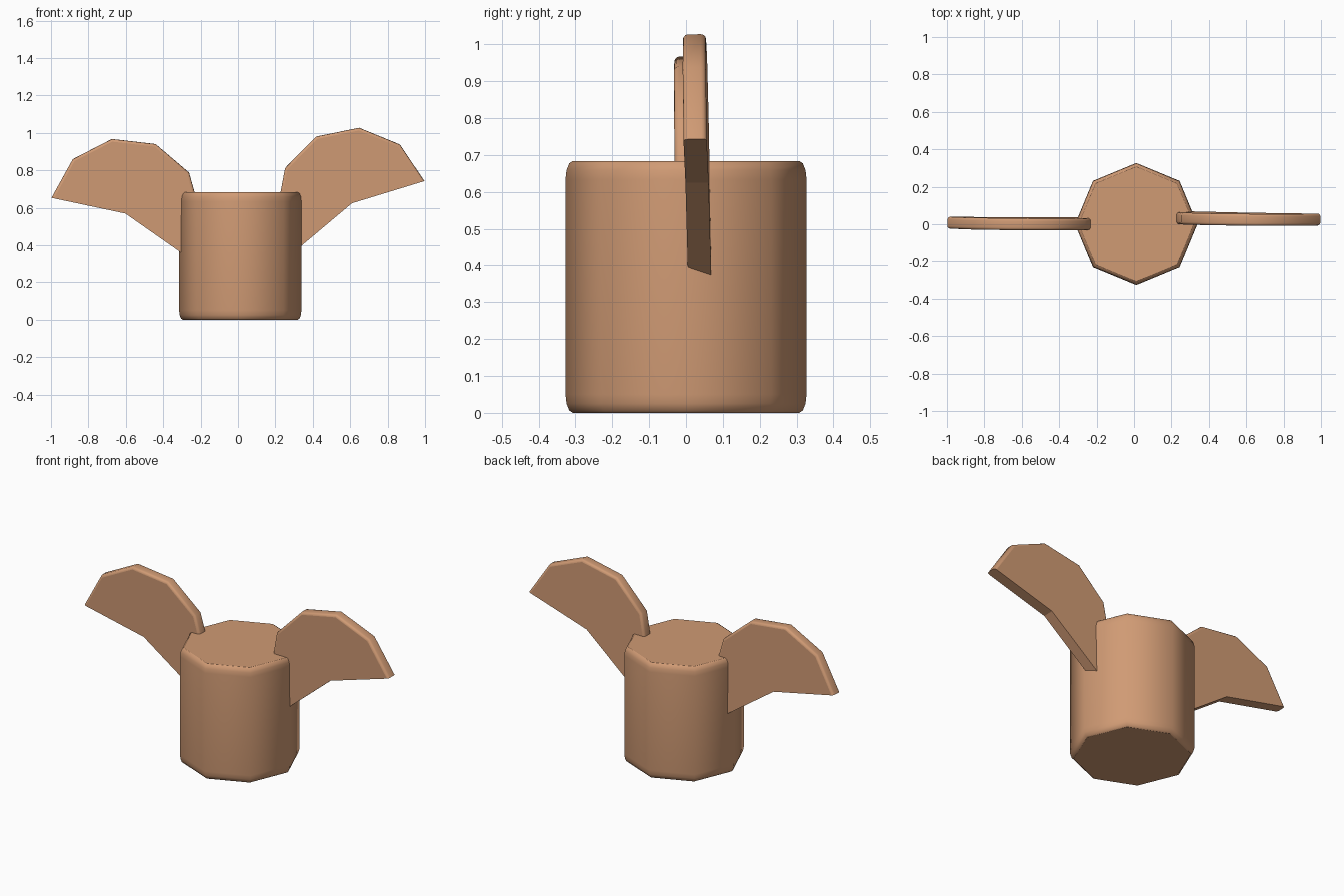
import bpy, bmesh
from math import radians, sin, cos
from mathutils import Matrix

if "Cube" in bpy.data.objects:
    bpy.data.objects.remove(bpy.data.objects["Cube"])

clay = bpy.data.materials.new("warm_tan")
clay.use_nodes = True
TAN = (0.63, 0.325, 0.175, 1)
clay.diffuse_color = TAN
clay.node_tree.nodes["Principled BSDF"].inputs["Base Color"].default_value = TAN


def rounded_disc(name, radius, height, bevel_r, bevel_h, angles, pie=False):
    """Loft a disc (or pie slice) along local z with rounded rims, smooth rim faces and flat caps."""
    bm = bmesh.new()
    steps = [radians(a) for a in (0, 30, 60, 90)]
    lower = [(radius - bevel_r * (1 - sin(a)), bevel_h * (1 - cos(a))) for a in steps]
    profile = lower + [(r, height - z) for r, z in reversed(lower)]
    rings = []
    for r, z in profile:
        ring = [bm.verts.new((r * cos(a), r * sin(a), z - height / 2)) for a in angles]
        if pie:
            ring.append(bm.verts.new((0, 0, z - height / 2)))
        rings.append(ring)
    n = len(rings[0])
    for low, high in zip(rings, rings[1:]):
        for i in range(n):
            j = (i + 1) % n
            face = bm.faces.new((low[i], low[j], high[j], high[i]))
            face.smooth = not (pie and i >= n - 2)
    bm.faces.new(rings[0][::-1])
    bm.faces.new(rings[-1])
    bmesh.ops.recalc_face_normals(bm, faces=bm.faces)
    mesh = bpy.data.meshes.new(name)
    bm.to_mesh(mesh)
    bm.free()
    mesh.materials.append(clay)
    obj = bpy.data.objects.new(name, mesh)
    bpy.context.collection.objects.link(obj)
    return obj


# Eight-sided body
body = rounded_disc("body", 0.327, 0.684, 0.02, 0.05, [radians(45 * i) for i in range(8)])
body.location = (0.012, 0, 0.342)


# Fan-shaped wings, each a six-step slice standing upright with a slight lean
def wing(name, start, end, location, turn):
    fan = [radians(start + (end - start) * i / 6) for i in range(7)]
    obj = rounded_disc(name, 0.404, 0.063, 0.014, 0.014, fan, pie=True)
    obj.matrix_world = (Matrix.Translation(location) @ Matrix.Rotation(radians(turn), 4, "Z")
                        @ Matrix.Rotation(radians(91), 4, "X"))


wing("left_wing", 17, 220, (0.61, 0.03, 0.625), -0.5)
wing("right_wing", -35, 168, (-0.602, 0.006, 0.57), -0.5)
